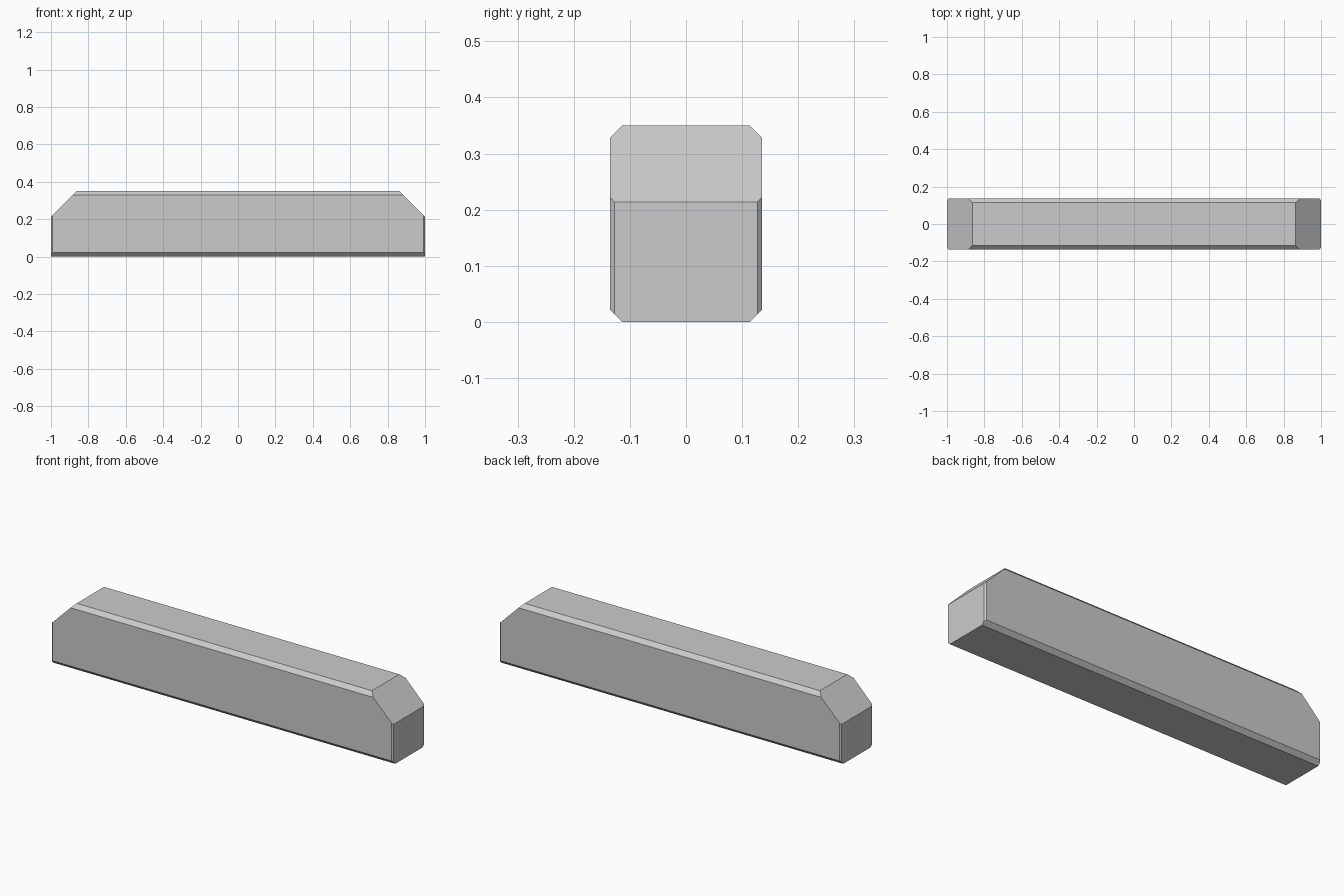
import bpy, bmesh
from mathutils import Vector

if "Cube" in bpy.data.objects:
    bpy.data.objects.remove(bpy.data.objects["Cube"])

LENGTH, WIDTH, HEIGHT = 2.0, 0.27, 0.35
END_SLOPE, LONG_BEVEL, CORNER_BEVEL = 0.136, 0.021, 0.008

bm = bmesh.new()


def slice_off(point, normal):
    """Cut away everything beyond a plane and cap the hole."""
    geom = bm.verts[:] + bm.edges[:] + bm.faces[:]
    cut = bmesh.ops.bisect_plane(bm, geom=geom, dist=1e-6, plane_co=Vector(point),
                                 plane_no=Vector(normal).normalized(), clear_outer=True)
    edges = [e for e in cut["geom_cut"] if isinstance(e, bmesh.types.BMEdge)]
    bmesh.ops.contextual_create(bm, geom=edges)


# Plain block standing on the ground
bmesh.ops.create_cube(bm, size=1)
for v in bm.verts:
    v.co = Vector((v.co.x * LENGTH, v.co.y * WIDTH, (v.co.z + 0.5) * HEIGHT))

x, y = LENGTH / 2, WIDTH / 2
for s in (-1, 1):
    # Sloped upper ends
    slice_off((s * (x - END_SLOPE), 0, HEIGHT), (s, 0, 1))
    # Bevels along the long top and bottom edges
    slice_off((0, s * y, HEIGHT - LONG_BEVEL), (0, s, 1))
    slice_off((0, s * y, LONG_BEVEL), (0, s, -1))
    # Narrow bevels on the upright end corners
    for t in (-1, 1):
        slice_off((s * x, t * (y - CORNER_BEVEL), 0), (s, t, 0))

bmesh.ops.recalc_face_normals(bm, faces=bm.faces[:])
mesh = bpy.data.meshes.new("beam")
bm.to_mesh(mesh)
bm.free()
bpy.context.collection.objects.link(bpy.data.objects.new("beam", mesh))
